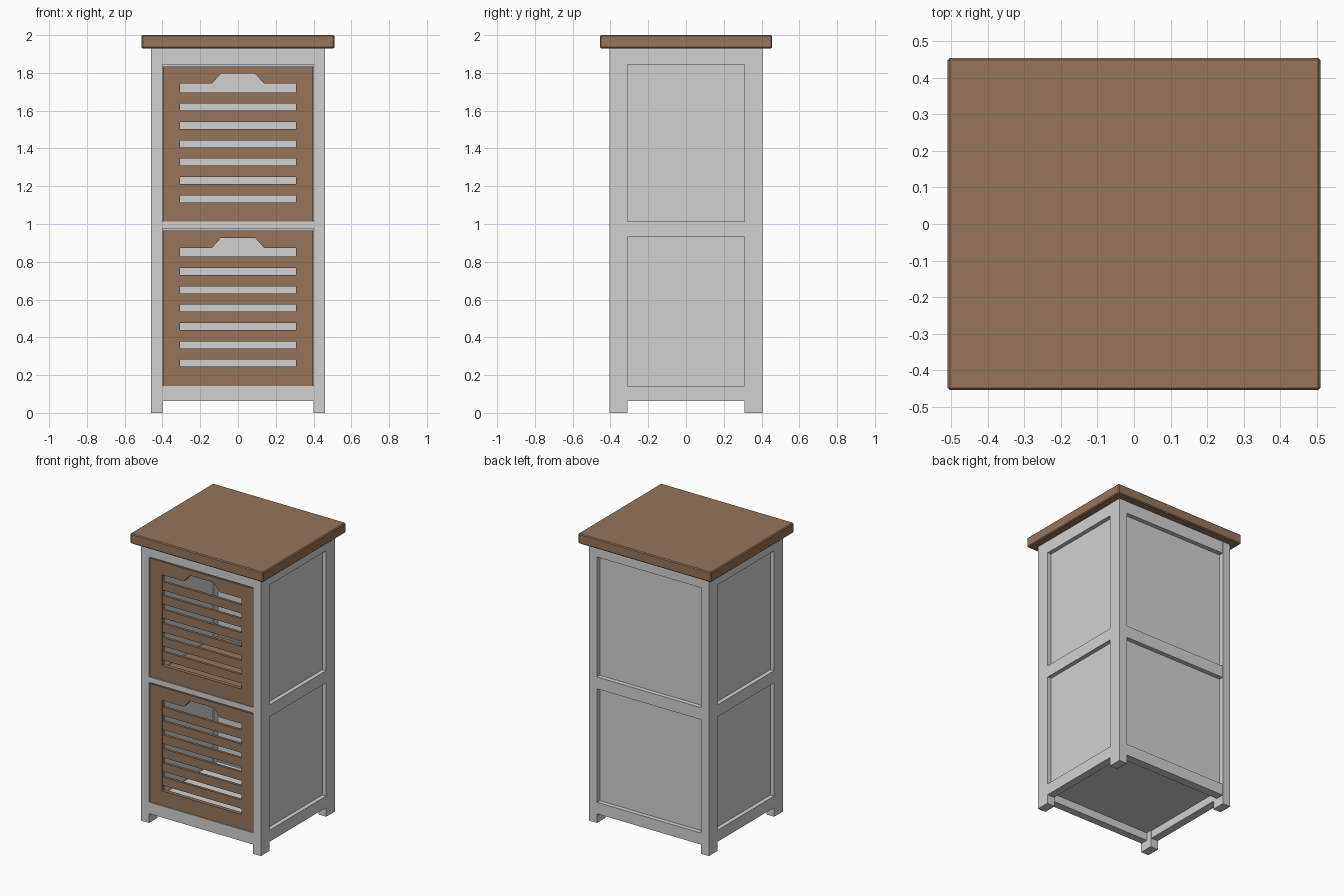
import bpy, bmesh
from mathutils import Matrix

if "Cube" in bpy.data.objects:
    bpy.data.objects.remove(bpy.data.objects["Cube"])


def material(name, rgb):
    m = bpy.data.materials.new(name)
    m.diffuse_color = (*rgb, 1)
    m.use_nodes = True
    m.node_tree.nodes["Principled BSDF"].inputs["Base Color"].default_value = m.diffuse_color
    return m


WOOD = material("brown_wood", (0.31, 0.178, 0.105))
PAINT = material("pale_grey_paint", (0.64, 0.64, 0.64))


def box(name, x, y, z, mat, bevel=0):
    """Axis-aligned box from (min, max) ranges."""
    bm = bmesh.new()
    bmesh.ops.create_cube(bm, size=1)
    for v in bm.verts:
        for i, (a, b) in enumerate((x, y, z)):
            v.co[i] = a + (v.co[i] + 0.5) * (b - a)
    me = bpy.data.meshes.new(name)
    bm.to_mesh(me)
    bm.free()
    me.materials.append(mat)
    ob = bpy.data.objects.new(name, me)
    bpy.context.collection.objects.link(ob)
    if bevel:
        mod = ob.modifiers.new("bevel", 'BEVEL')
        mod.width = bevel
        mod.segments = 1
    return ob


def plate(name, outlines, y0, y1, mat):
    """Flat plate in the xz plane; inner outlines become holes."""
    cu = bpy.data.curves.new(name, 'CURVE')
    cu.dimensions = '2D'
    cu.fill_mode = 'BOTH'
    cu.extrude = (y1 - y0) / 2
    for pts in outlines:
        sp = cu.splines.new('POLY')
        sp.points.add(len(pts) - 1)
        for p, (px, pz) in zip(sp.points, pts):
            p.co = (px, pz, 0, 1)
        sp.use_cyclic_u = True
    tmp = bpy.data.objects.new(name + "_curve", cu)
    bpy.context.collection.objects.link(tmp)
    dg = bpy.context.evaluated_depsgraph_get()
    me = bpy.data.meshes.new_from_object(tmp.evaluated_get(dg))
    bpy.data.objects.remove(tmp)
    me.transform(Matrix.Translation((0, (y0 + y1) / 2, 0)) @ Matrix.Rotation(1.5707963, 4, 'X'))
    me.materials.clear()
    me.materials.append(mat)
    for p in me.polygons:
        p.use_smooth = False
    ob = bpy.data.objects.new(name, me)
    bpy.context.collection.objects.link(ob)


def sided(a, b, s):
    return (a, b) if s > 0 else (-b, -a)


# worktop
box("top_board", (-0.51, 0.51), (-0.455, 0.455), (1.93, 2.0), WOOD, 0.006)

# corner posts
for sx, nx in ((-1, "left"), (1, "right")):
    for sy, ny in ((-1, "front"), (1, "back")):
        box(f"{ny}_{nx}_leg", sided(0.40, 0.46, sx), sided(0.31, 0.405, sy), (0, 1.93), PAINT)

# rails and recessed panels on the sides and back
RAILS = (("bottom", 0.063, 0.143), ("middle", 0.93, 1.013), ("top", 1.845, 1.93))
for rn, z0, z1 in RAILS:
    for sx, nx in ((-1, "left"), (1, "right")):
        box(f"{nx}_{rn}_rail", sided(0.405, 0.459, sx), (-0.31, 0.31), (z0, z1), PAINT)
    box(f"back_{rn}_rail", (-0.40, 0.40), (0.345, 0.404), (z0, z1), PAINT)
    front_z0 = 0.975 if rn == "middle" else z0
    box(f"front_{rn}_rail", (-0.40, 0.40), (-0.402, -0.35), (front_z0, z1), PAINT)
for sx, nx in ((-1, "left"), (1, "right")):
    box(f"{nx}_panel", sided(0.41, 0.43, sx), (-0.312, 0.312), (0.11, 1.92), PAINT)
box("back_panel", (-0.402, 0.402), (0.353, 0.373), (0.11, 1.92), PAINT)

# floor and inner shelf
box("floor", (-0.409, 0.409), (-0.352, 0.352), (0.118, 0.138), PAINT)
box("shelf", (-0.409, 0.409), (-0.352, 0.352), (0.985, 1.008), WOOD)

# louvred fronts with a hand notch
for name, z in (("lower", 0.143), ("upper", 1.013)):
    outer = [(-0.398, z), (0.398, z), (0.398, z + 0.822), (-0.398, z + 0.822)]
    lo, hi, notch = z + 0.102, z + 0.731, z + 0.784
    hole = [(-0.306, lo), (0.306, lo), (0.306, hi), (0.138, hi), (0.09, notch),
            (-0.09, notch), (-0.138, hi), (-0.306, hi)]
    plate(f"{name}_front_frame", [outer, hole], -0.397, -0.37, WOOD)
    for i in range(6):
        s = z + 0.139 + i * 0.097
        box(f"{name}_slat_{i + 1}", (-0.312, 0.312), (-0.393, -0.375), (s, s + 0.06), WOOD)
